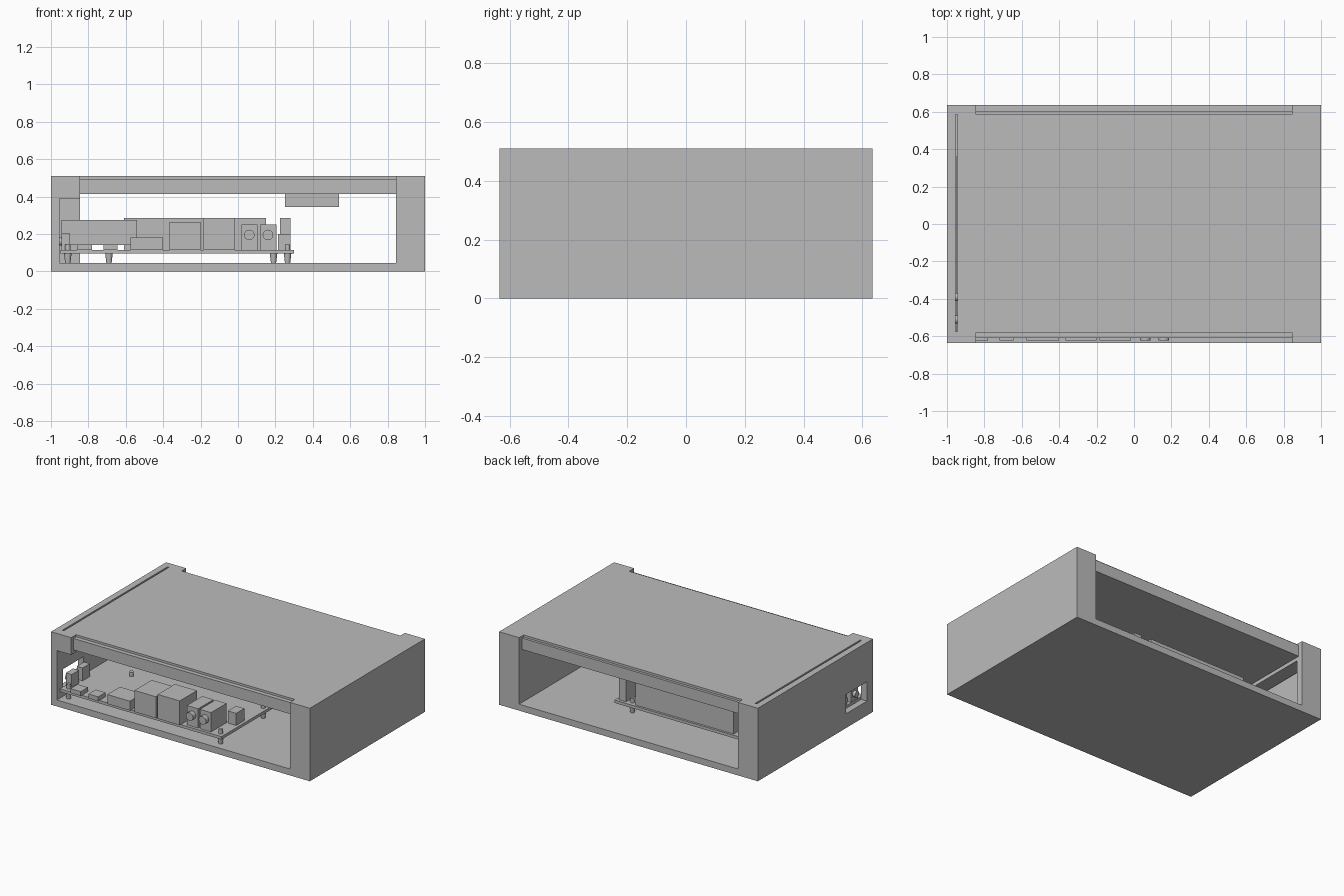
import bpy, bmesh
from mathutils import Matrix, Vector

if "Cube" in bpy.data.objects:
    bpy.data.objects.remove(bpy.data.objects["Cube"], do_unlink=True)

grey = bpy.data.materials.new("plain grey")
grey.use_nodes = True
grey.diffuse_color = (0.5, 0.5, 0.5, 1)
grey.node_tree.nodes["Principled BSDF"].inputs["Base Color"].default_value = (0.5, 0.5, 0.5, 1)


def finish(name, bm):
    mesh = bpy.data.meshes.new(name)
    bm.to_mesh(mesh)
    bm.free()
    mesh.materials.append(grey)
    obj = bpy.data.objects.new(name, mesh)
    bpy.context.collection.objects.link(obj)
    return obj


def box(name, x, y, z):
    """Box from (low, high) ranges on each axis."""
    bm = bmesh.new()
    centre = Vector([sum(r) / 2 for r in (x, y, z)])
    size = [r[1] - r[0] for r in (x, y, z)]
    bmesh.ops.create_cube(bm, size=1, matrix=Matrix.Translation(centre) @ Matrix.Diagonal((*size, 1)))
    return finish(name, bm)


def cylinder(name, centre, radius, length, axis="Z", top=None):
    bm = bmesh.new()
    turn = {"X": Matrix.Rotation(1.5708, 4, "Y"), "Y": Matrix.Rotation(1.5708, 4, "X"), "Z": Matrix()}[axis]
    bmesh.ops.create_cone(bm, cap_ends=True, segments=20, radius1=radius, radius2=top or radius,
                          depth=length, matrix=Matrix.Translation(centre) @ turn)
    obj = finish(name, bm)
    for f in obj.data.polygons:
        f.use_smooth = len(f.vertices) == 4
    return obj


# Case: a solid block with cavity, side pocket, panel slot, edge steps and port window cut out
HALF, OPEN, DEPTH, TOP = 1.0, 0.845, 0.635, 0.51
FLOOR, CEILING = 0.045, 0.415
case = box("case", (-HALF, HALF), (-DEPTH, DEPTH), (0, TOP))
span = (-OPEN, OPEN)
cutters = [
    box("cavity_cutter", span, (-0.8, 0.8), (FLOOR, CEILING)),
    box("pocket_cutter", (-0.955, -0.8), (-0.8, 0.585), (FLOOR, 0.39)),
    box("slot_cutter", (-0.955, -0.943), (-0.575, 0.585), (0.3, 0.6)),
    box("front_beam_cutter", span, (-0.8, -0.61), (0.3, 0.6)),
    box("front_step_cutter", span, (-0.8, -0.58), (0.495, 0.6)),
    box("back_beam_cutter", span, (0.603, 0.8), (0.3, 0.6)),
    box("back_step_cutter", span, (0.585, 0.8), (0.495, 0.6)),
    box("port_window_cutter", (-1.1, -0.9), (-0.57, -0.34), (0.1, 0.235)),
]
for cutter in cutters:
    mod = case.modifiers.new(cutter.name, "BOOLEAN")
    mod.operation, mod.solver, mod.object = "DIFFERENCE", "EXACT", cutter
bpy.context.view_layer.update()
cut = bpy.data.meshes.new_from_object(case.evaluated_get(bpy.context.evaluated_depsgraph_get()))
case.modifiers.clear()
case.data = cut
for cutter in cutters:
    bpy.data.objects.remove(cutter, do_unlink=True)

# Unit hanging from the ceiling
box("ceiling_unit", (0.25, 0.54), (-0.3, 0.0), (0.345, CEILING))

# Circuit board on standoffs
BOARD = 0.115
box("circuit_board", (-0.95, 0.3), (-0.61, 0.36), (0.095, BOARD))
for i, (x, y) in enumerate([(-0.91, -0.57), (0.265, -0.57), (-0.69, -0.19),
                            (0.265, -0.1), (0.19, 0.32), (-0.69, 0.32)]):
    cylinder(f"standoff_foot_{i}", (x, y, 0.07), 0.014, 0.05, top=0.02)
    cylinder(f"standoff_screw_{i}", (x, y, 0.128), 0.014, 0.034)

# Front row of sockets
for name, x, depth, top in [
    ("small_socket_a", (-0.86, -0.78), 0.08, 0.145),
    ("small_socket_b", (-0.72, -0.645), 0.08, 0.145),
    ("wide_socket", (-0.575, -0.4), 0.14, 0.18),
    ("tall_socket_a", (-0.365, -0.2), 0.19, 0.265),
    ("tall_socket_b", (-0.185, -0.015), 0.19, 0.285),
]:
    box(name, x, (-0.622, -0.622 + depth), (BOARD, top))

# Round jacks
for i, x in enumerate((0.06, 0.16)):
    box(f"jack_body_{i}", (x - 0.042, x + 0.045), (-0.59, -0.42), (BOARD, 0.25))
    cylinder(f"jack_barrel_{i}", (x, -0.605, 0.195), 0.028, 0.035, "Y")

# Side connectors facing the port window
for i, y in enumerate((-0.51, -0.39)):
    box(f"side_connector_{i}", (-0.945, -0.9), (y - 0.04, y + 0.04), (BOARD, 0.205))
    cylinder(f"side_barrel_{i}", (-0.95, y, 0.16), 0.022, 0.03, "X")

# Parts deeper on the board
box("header_block", (0.215, 0.28), (-0.42, -0.33), (BOARD, 0.2))
box("power_block", (0.225, 0.28), (0.2, 0.34), (BOARD, 0.285))
box("rear_module", (-0.61, 0.15), (0.2, 0.345), (BOARD, 0.285))
box("inner_module", (-0.945, -0.54), (0.0, 0.18), (0.14, 0.275))
